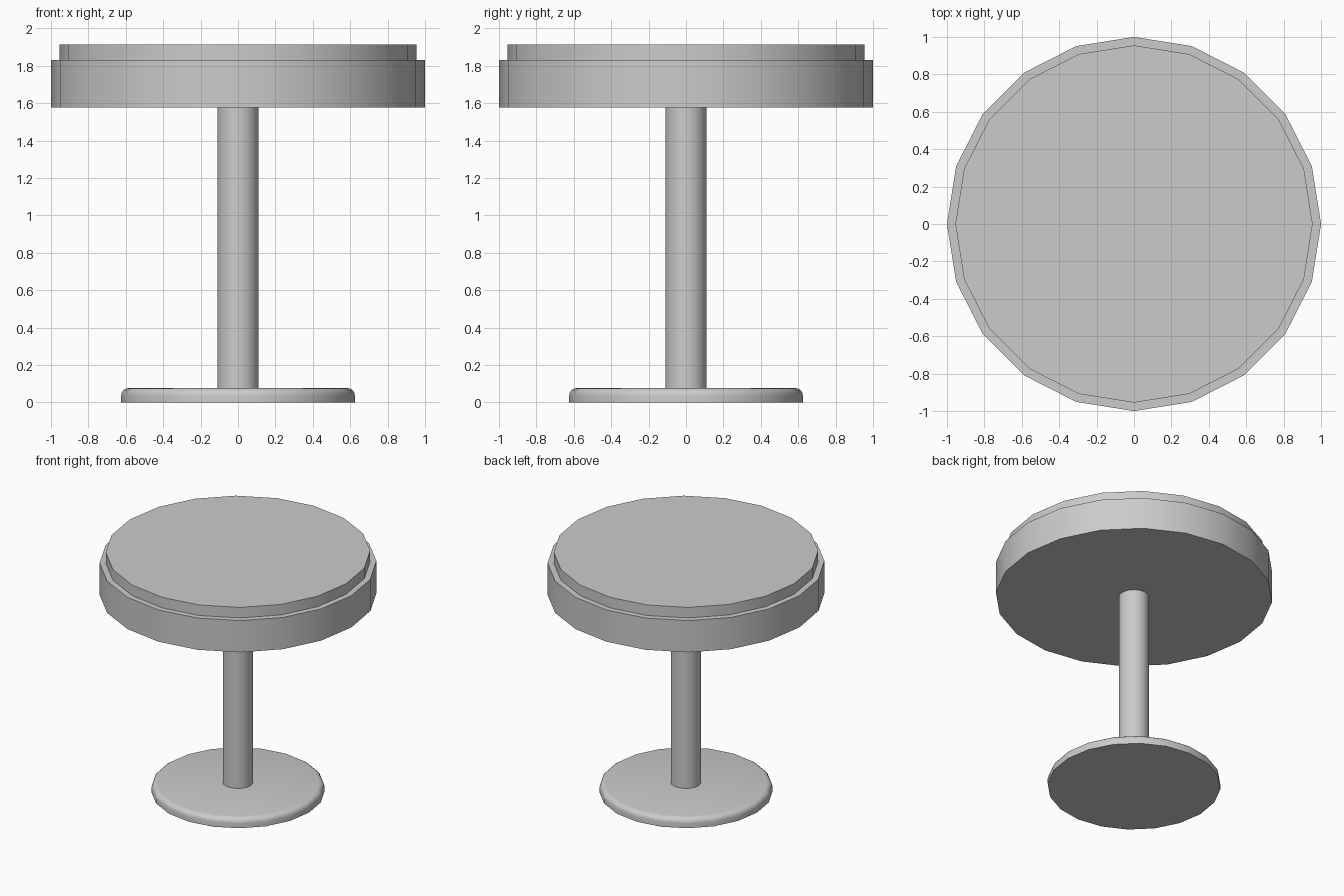
import bpy
from math import sin, cos, pi, radians

if "Cube" in bpy.data.objects:
    bpy.data.objects.remove(bpy.data.objects["Cube"])

SIDES = 20


def lathe(name, profile):
    """Solid of revolution from (radius, height) points, capped at both ends."""
    verts, faces = [], []
    for r, z in profile:
        for i in range(SIDES):
            a = 2 * pi * i / SIDES
            verts.append((r * cos(a), r * sin(a), z))
    for k in range(len(profile) - 1):
        for i in range(SIDES):
            j = (i + 1) % SIDES
            faces.append((k * SIDES + i, k * SIDES + j,
                          (k + 1) * SIDES + j, (k + 1) * SIDES + i))
    faces.append(tuple(reversed(range(SIDES))))
    top = (len(profile) - 1) * SIDES
    faces.append(tuple(range(top, top + SIDES)))

    mesh = bpy.data.meshes.new(name)
    mesh.from_pydata(verts, [], faces)
    obj = bpy.data.objects.new(name, mesh)
    bpy.context.collection.objects.link(obj)
    bpy.ops.object.select_all(action='DESELECT')
    obj.select_set(True)
    bpy.context.view_layer.objects.active = obj
    bpy.ops.object.shade_smooth_by_angle(angle=radians(35))
    return obj


# Floor plate with a rounded upper rim
BASE_R, BASE_H, ROUND = 0.625, 0.077, 0.04
rim = [(BASE_R - ROUND + ROUND * cos(t), BASE_H - ROUND + ROUND * sin(t))
       for t in (pi / 2 * k / 4 for k in range(5))]
lathe("base", [(BASE_R, 0.0)] + rim)

# Central column
lathe("column", [(0.11, BASE_H), (0.11, 1.577)])

# Thick lower disc and the slightly smaller pad on top
lathe("seat", [(1.0, 1.577), (1.0, 1.83)])
lathe("seat_pad", [(0.955, 1.83), (0.955, 1.914)])
